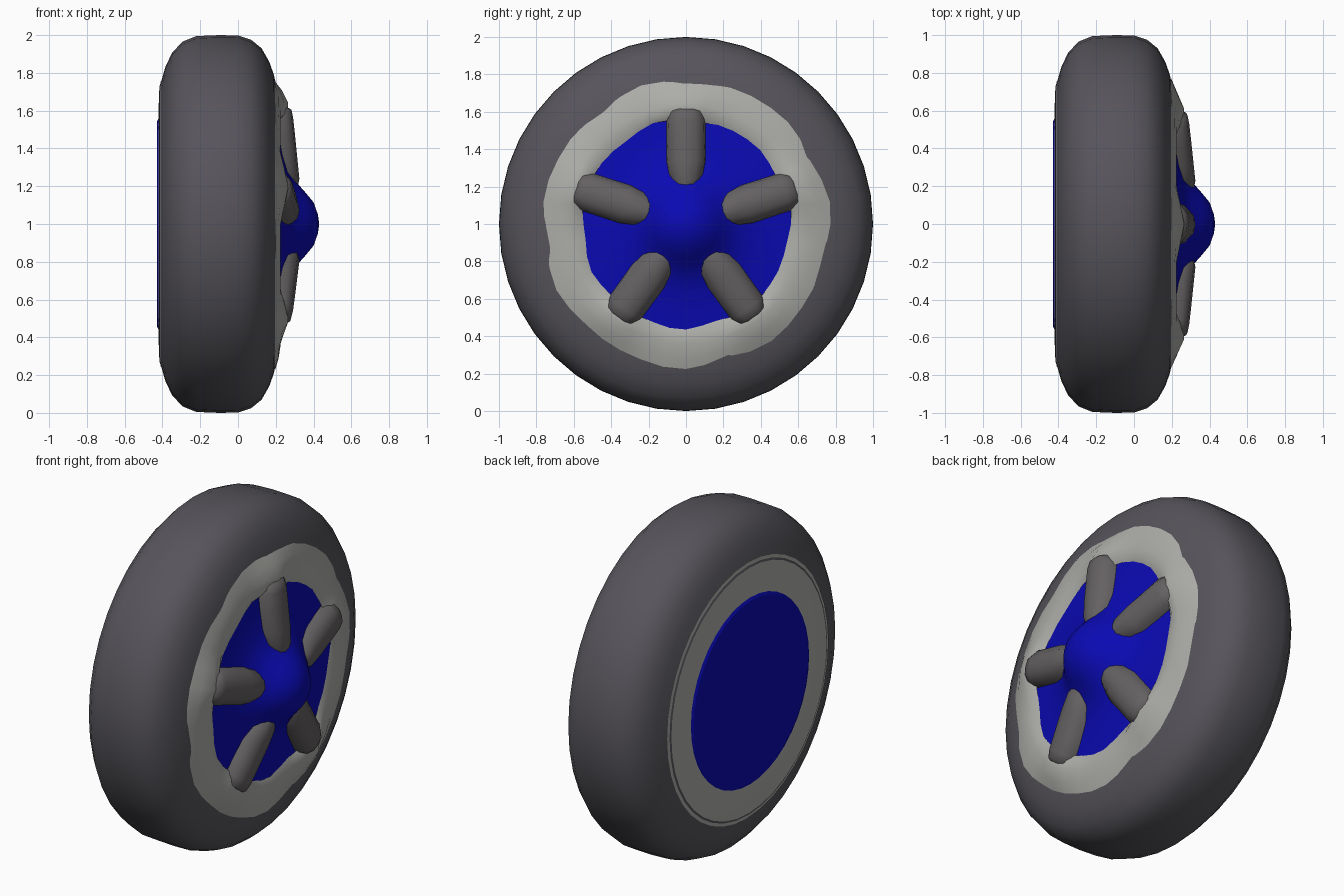
import bpy, bmesh
from math import cos, sin, pi, radians

if "Cube" in bpy.data.objects:
    bpy.data.objects.remove(bpy.data.objects["Cube"])

SEG = 40
CENTER_Z = 1.0
SPOKES = [radians(90 + 72 * k) for k in range(5)]


def material(name, rgb):
    m = bpy.data.materials.new(name)
    m.diffuse_color = (*rgb, 1)
    m.use_nodes = True
    m.node_tree.nodes["Principled BSDF"].inputs["Base Color"].default_value = m.diffuse_color
    return m


RUBBER = material("dark_rubber", (0.095, 0.09, 0.105))
LIGHT = material("light_grey", (0.42, 0.42, 0.40))
BLUE = material("blue", (0.003, 0.003, 0.45))
GREY = material("spoke_grey", (0.13, 0.12, 0.125))


def finish(name, bm, mat, angle=40):
    bmesh.ops.remove_doubles(bm, verts=bm.verts, dist=0.0005)
    me = bpy.data.meshes.new(name)
    bm.to_mesh(me)
    bm.free()
    me.materials.append(mat)
    ob = bpy.data.objects.new(name, me)
    bpy.context.collection.objects.link(ob)
    bpy.ops.object.select_all(action='DESELECT')
    ob.select_set(True)
    bpy.context.view_layer.objects.active = ob
    bpy.ops.object.shade_smooth_by_angle(angle=radians(angle))
    return ob


def near_spoke(a):
    # 1 on a spoke axis, fading to 0 between spokes
    return max(cos(5 * (a - SPOKES[0])), 0) ** 2


def lathe(name, profile, mat, angle=40):
    """Revolve (x, radius, spoke bump, radius wobble) points about the x axle."""
    bm = bmesh.new()
    rings = []
    for x, r, bump, wob in profile:
        ring = []
        for j in range(SEG):
            a = 2 * pi * j / SEG
            rr = r + wob * (sin(7 * a + 1) + 0.6 * sin(11 * a))
            ring.append(bm.verts.new((x + bump * near_spoke(a),
                                      rr * cos(a), CENTER_Z + rr * sin(a))))
        rings.append(ring)
    for p, q in zip(rings, rings[1:]):
        for j in range(SEG):
            k = (j + 1) % SEG
            bm.faces.new((p[j], p[k], q[k], q[j]))
    return finish(name, bm, mat, angle)


def plain(points):
    return [(x, r, 0, 0) for x, r in points]


# Tyre: rounded tread and sidewalls
lathe("tyre", plain([(-0.415, 0.73), (-0.405, 0.76), (-0.385, 0.83), (-0.35, 0.905),
                     (-0.295, 0.965), (-0.22, 0.995), (-0.1, 1.0), (0.0, 0.998),
                     (0.07, 0.975), (0.125, 0.93), (0.165, 0.86), (0.19, 0.79),
                     (0.203, 0.73)]), RUBBER)

# Back of the wheel: blue disc inside a grey ring
lathe("back_disc", plain([(-0.43, 0), (-0.43, 0.54), (-0.42, 0.56)]), BLUE, 20)
lathe("back_ring", plain([(-0.422, 0.55), (-0.418, 0.7), (-0.408, 0.76)]), LIGHT)

# Front rim ring, swelling where the spokes meet it
lathe("front_rim", [(0.196, 0.765, 0, 0.009), (0.214, 0.71, 0.02, 0.004),
                    (0.226, 0.64, 0.04, 0), (0.226, 0.59, 0.04, 0),
                    (0.214, 0.555, 0.02, 0.008)], LIGHT, 60)

# Blue dish rising to the pointed hub cap
lathe("hub_dish", plain([(0.208, 0.575), (0.218, 0.48), (0.235, 0.38), (0.262, 0.29),
                         (0.305, 0.225), (0.35, 0.175), (0.40, 0.115),
                         (0.423, 0.05), (0.43, 0)]), BLUE, 60)

# Five rounded spokes: (radius, half width, crest x)
STATIONS = [(0.19, 0.06, 0.315), (0.24, 0.095, 0.325), (0.34, 0.112, 0.315),
            (0.46, 0.107, 0.303), (0.56, 0.105, 0.292), (0.605, 0.085, 0.283),
            (0.63, 0.05, 0.24)]
SECTION = [(-1, 0), (-0.9, 0.55), (-0.5, 0.92), (0, 1), (0.5, 0.92), (0.9, 0.55), (1, 0)]
for n, a in enumerate(SPOKES):
    bm = bmesh.new()
    rows = []
    for r, w, crest in STATIONS:
        row = []
        for t, h in SECTION:
            x = 0.205 + (crest - 0.205) * h
            row.append(bm.verts.new((x, r * cos(a) - t * w * sin(a),
                                     CENTER_Z + r * sin(a) + t * w * cos(a))))
        rows.append(row)
    for p, q in zip(rows, rows[1:]):
        for j in range(len(SECTION) - 1):
            bm.faces.new((p[j], q[j], q[j + 1], p[j + 1]))
    bm.faces.new(rows[-1])
    bmesh.ops.recalc_face_normals(bm, faces=bm.faces)
    finish(f"spoke_{n + 1}", bm, GREY, 60)
